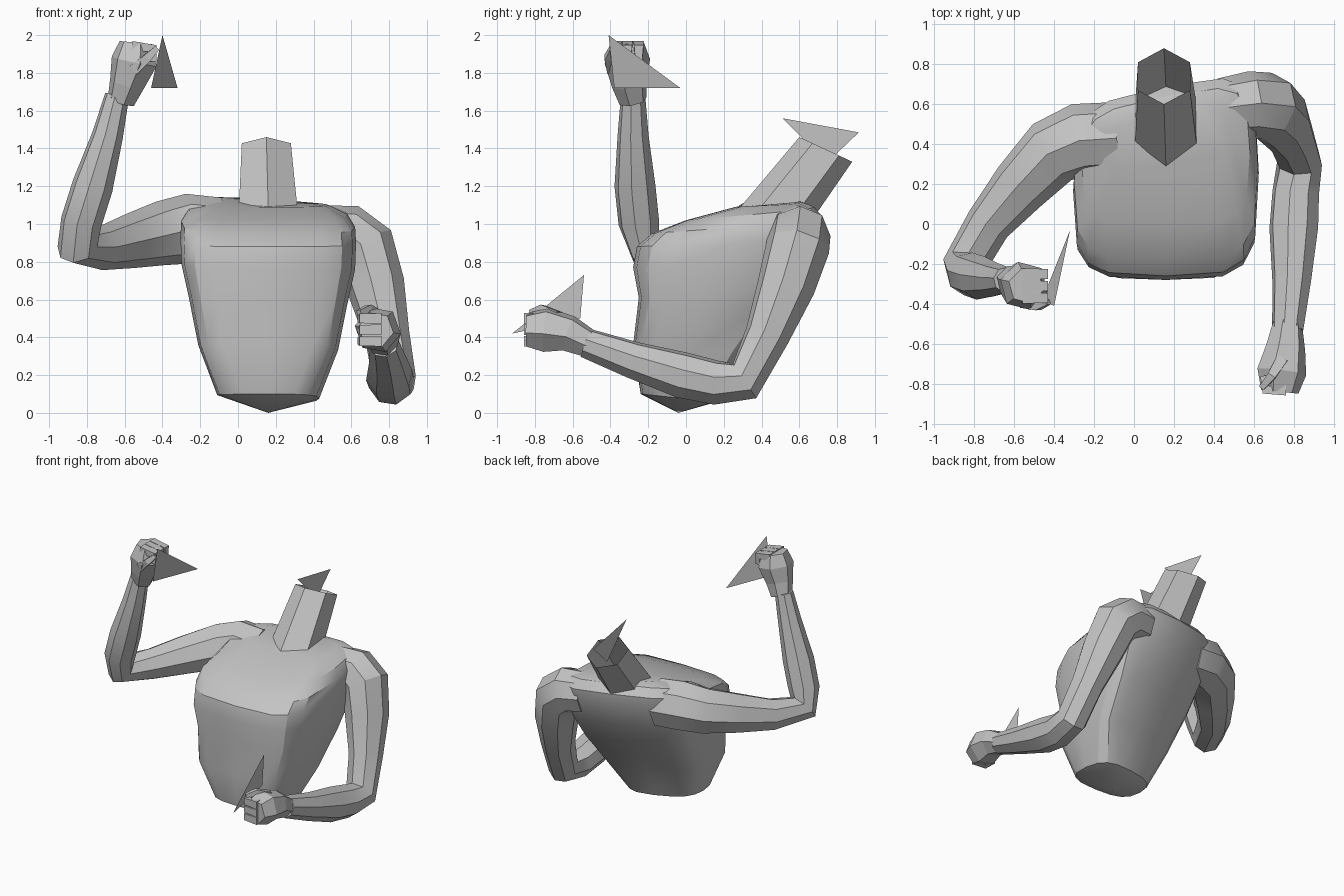
import bpy
import bmesh
import math
from mathutils import Vector

default_cube = bpy.data.objects.get("Cube")
if default_cube:
    bpy.data.objects.remove(default_cube, do_unlink=True)

# Single stone grey material
grey = bpy.data.materials.new("stone_grey")
grey.use_nodes = True
grey.diffuse_color = (0.55, 0.55, 0.55, 1)
grey.node_tree.nodes["Principled BSDF"].inputs["Base Color"].default_value = grey.diffuse_color


def finish(name, bm, smooth_angle=None):
    """Turn a bmesh into a named, shaded object."""
    bmesh.ops.recalc_face_normals(bm, faces=bm.faces)
    mesh = bpy.data.meshes.new(name)
    bm.to_mesh(mesh)
    bm.free()
    mesh.materials.append(grey)
    obj = bpy.data.objects.new(name, mesh)
    bpy.context.collection.objects.link(obj)
    if smooth_angle:
        bpy.ops.object.select_all(action="DESELECT")
        obj.select_set(True)
        bpy.context.view_layer.objects.active = obj
        bpy.ops.object.shade_smooth_by_angle(angle=math.radians(smooth_angle))


def loft(name, rings, smooth_angle=None, tip=None, capped=True):
    """Bridge equal rings of points; optionally start from a tip and cap the ends."""
    bm = bmesh.new()
    loops = [[bm.verts.new(p) for p in ring] for ring in rings]
    count = len(loops[0])
    for low, high in zip(loops, loops[1:]):
        for i in range(count):
            j = (i + 1) % count
            bm.faces.new((low[i], low[j], high[j], high[i]))
    if tip:
        apex = bm.verts.new(tip)
        for i in range(count):
            bm.faces.new((apex, loops[0][i], loops[0][(i + 1) % count]))
    elif capped:
        bm.faces.new(loops[0])
    if capped:
        bm.faces.new(loops[-1])
    finish(name, bm, smooth_angle)


def body_ring(sides, half_width, front, back, power=1.0, twist=0.0, centre=0.16):
    """Tilted section running from a front (y, z) to a back (y, z)."""
    points = []
    for i in range(sides):
        angle = math.tau * i / sides - math.pi / 2
        c, s = (math.copysign(abs(t) ** power, t) if abs(t) > 1e-6 else 0
                for t in (math.cos(angle), math.sin(angle)))
        depth = (1 + s) / 2
        x = half_width * c
        shear = twist * depth * x
        y = front[0] + (back[0] - front[0]) * depth + shear
        z = front[1] + (back[1] - front[1]) * depth - shear / 3
        points.append(Vector((centre + x, y, z)))
    return points


def tube(name, path, sides=8, smooth_angle=None):
    """Limb through (x, y, z, radius) stations, with a frame carried along."""
    centres = [Vector(p[:3]) for p in path]
    rings, normal, previous = [], None, None
    for i, centre in enumerate(centres):
        ahead = centres[min(i + 1, len(path) - 1)] - centre
        behind = centre - centres[max(i - 1, 0)]
        tangent = (ahead.normalized() + behind.normalized()).normalized()
        if normal is None:
            normal = tangent.orthogonal().normalized()
        else:
            normal = previous.rotation_difference(tangent) @ normal
        binormal = tangent.cross(normal)
        radius = path[i][3]
        rings.append([centre + radius * (math.cos(a) * normal + math.sin(a) * binormal)
                      for a in (math.tau * k / sides for k in range(sides))])
        previous = tangent
    loft(name, rings, smooth_angle)


def blade(name, corners):
    """Flat triangular plate."""
    bm = bmesh.new()
    bm.faces.new([bm.verts.new(c) for c in corners])
    finish(name, bm)


# Torso: pelvis, belly rim, waist, chest, collar, shoulder top
sections = [
    (0.27, (-0.24, 0.10), (0.16, 0.07), 0.7),
    (0.37, (-0.28, 0.36), (0.28, 0.33), 0.45),
    (0.42, (-0.25, 0.61), (0.47, 0.58), 0.45),
    (0.46, (-0.28, 0.77), (0.60, 0.78), 0.5),
    (0.465, (-0.26, 0.88), (0.68, 0.96), 0.5),
    (0.46, (-0.18, 0.95), (0.69, 1.05), 0.5),
    (0.42, (0.00, 1.02), (0.64, 1.11), 0.5),
    (0.32, (0.26, 1.09), (0.58, 1.13), 0.6),
]
loft("torso", [body_ring(16, w, f, b, power=p, twist=0.2) for w, f, b, p in sections],
     smooth_angle=30, tip=(0.16, -0.04, 0))

# Neck: open six-sided stump leaning back, with a plate set in its top
loft("neck", [
    body_ring(6, 0.18, (0.28, 1.08), (0.68, 1.04)),
    body_ring(6, 0.15, (0.60, 1.46), (0.88, 1.33), centre=0.15),
], capped=False)
blade("neck_plate", [(0.15, 0.51, 1.56), (0.15, 0.915, 1.485), (0.15, 0.746, 1.324)])

# Left arm: hanging, bent forward at the elbow
tube("left_arm", [
    (0.44, 0.58, 0.95, 0.15),
    (0.58, 0.60, 0.94, 0.165),
    (0.67, 0.59, 0.87, 0.17),
    (0.73, 0.53, 0.67, 0.155),
    (0.79, 0.43, 0.41, 0.12),
    (0.83, 0.31, 0.17, 0.115),
    (0.81, 0.16, 0.16, 0.12),
    (0.80, -0.02, 0.20, 0.125),
    (0.79, -0.28, 0.28, 0.10),
    (0.77, -0.53, 0.37, 0.08),
], smooth_angle=30)
tube("left_hand", [
    (0.77, -0.50, 0.36, 0.075),
    (0.76, -0.62, 0.42, 0.10),
    (0.74, -0.74, 0.44, 0.125),
    (0.73, -0.84, 0.44, 0.095),
], sides=6)

# Right arm: reaching forward, forearm raised
tube("right_arm", [
    (-0.10, 0.43, 0.96, 0.18),
    (-0.27, 0.42, 0.975, 0.185),
    (-0.41, 0.36, 0.95, 0.17),
    (-0.57, 0.19, 0.91, 0.145),
    (-0.73, 0.00, 0.87, 0.115),
    (-0.85, -0.21, 0.88, 0.11),
    (-0.83, -0.25, 1.01, 0.11),
    (-0.77, -0.27, 1.20, 0.11),
    (-0.69, -0.28, 1.47, 0.083),
    (-0.64, -0.28, 1.68, 0.065),
], smooth_angle=30)
tube("right_hand", [
    (-0.62, -0.28, 1.65, 0.075),
    (-0.59, -0.30, 1.74, 0.095),
    (-0.55, -0.31, 1.86, 0.125),
    (-0.54, -0.31, 1.96, 0.09),
], sides=6)

# Curled fingers and thumbs
for i in range(3):
    z = 0.38 + 0.06 * i
    tube(f"left_finger_{i}", [(0.76, -0.83, z, 0.04), (0.66, -0.83, z, 0.035),
                              (0.65, -0.76, z, 0.025)], sides=4)
    y = -0.37 + 0.06 * i
    tube(f"right_finger_{i}", [(-0.56, y, 1.94, 0.04), (-0.45, y, 1.93, 0.035),
                               (-0.45, y, 1.86, 0.025)], sides=4)
tube("left_thumb", [(0.74, -0.68, 0.51, 0.04), (0.69, -0.76, 0.55, 0.03),
                    (0.64, -0.82, 0.53, 0.02)], sides=4)
tube("right_thumb", [(-0.55, -0.39, 1.82, 0.04), (-0.48, -0.41, 1.88, 0.03),
                     (-0.43, -0.39, 1.93, 0.02)], sides=4)

# Triangular blades at the hands
blade("right_blade", [(-0.40, -0.41, 2.0), (-0.32, -0.03, 1.72), (-0.46, -0.38, 1.72)])
blade("left_blade", [(0.60, -0.92, 0.42), (0.60, -0.54, 0.73), (0.60, -0.56, 0.50)])
